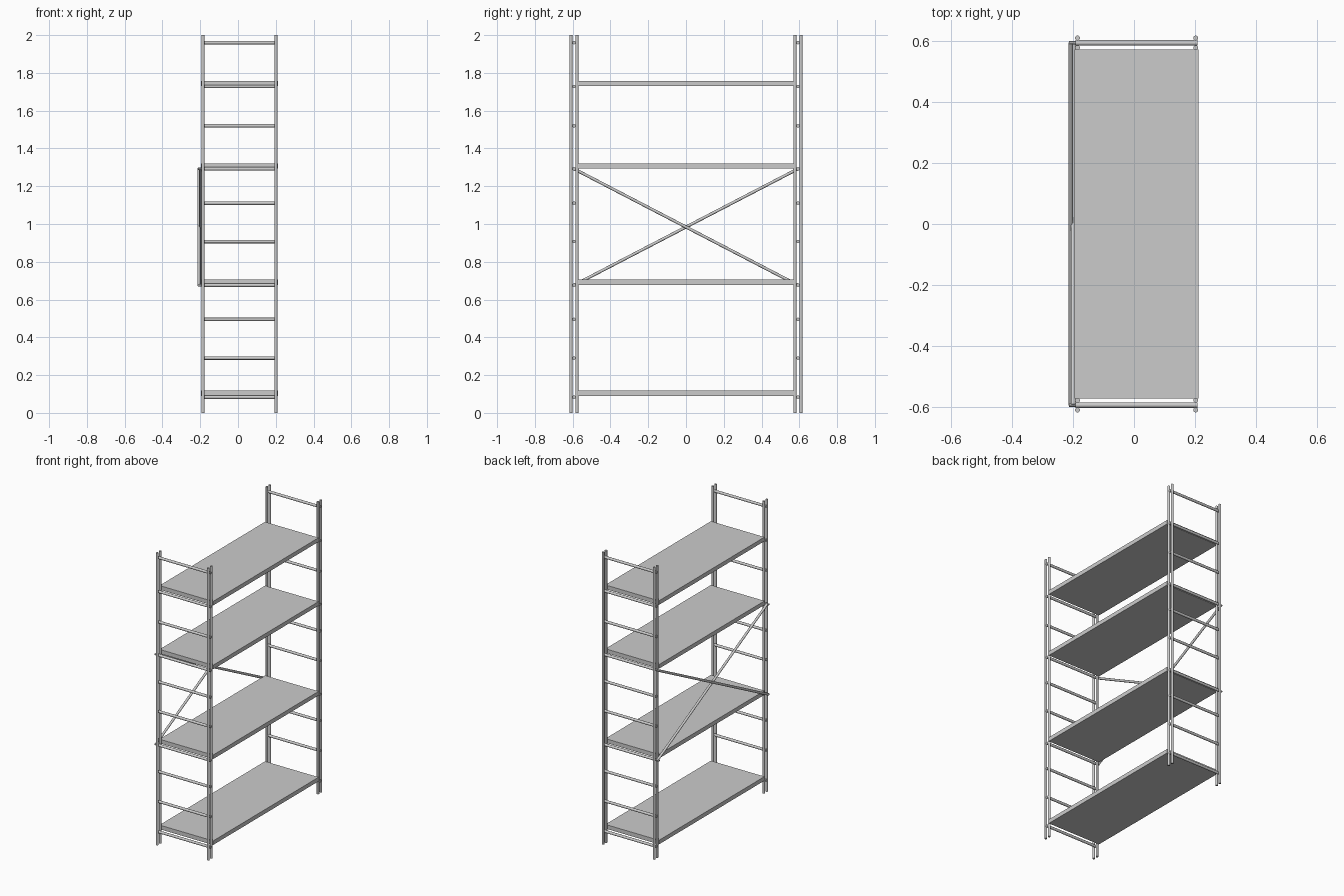
import bpy
from mathutils import Vector

if "Cube" in bpy.data.objects:
    bpy.data.objects.remove(bpy.data.objects["Cube"])

X0, X1 = -0.185, 0.202
RUNGS = [0.083, 0.29, 0.495, 0.676, 0.907, 1.11, 1.292, 1.52, 1.728, 1.96]
SHELVES = [0.09, 0.678, 1.293, 1.73]


def rod(name, a, b, r, n=16):
    a, b = Vector(a), Vector(b)
    d = b - a
    bpy.ops.mesh.primitive_cylinder_add(vertices=n, radius=r, depth=d.length, location=(a + b) / 2)
    o = bpy.context.object
    o.name = name
    o.rotation_euler = d.to_track_quat('Z', 'Y').to_euler()
    bpy.ops.object.shade_smooth_by_angle()
    return o


def box(name, lo, hi):
    lo, hi = Vector(lo), Vector(hi)
    bpy.ops.mesh.primitive_cube_add(size=1, location=(lo + hi) / 2)
    o = bpy.context.object
    o.name = name
    o.scale = hi - lo
    return o


# Ladder end frames: twin uprights with rungs held between them
for side in (-1, 1):
    for x in (X0, X1):
        for y in (0.577, 0.609):
            rod("upright", (x, side * y, 0), (x, side * y, 2), 0.008)
    for z in RUNGS:
        rod("rung", (X0 - 0.007, side * 0.593, z), (X1 + 0.006, side * 0.593, z), 0.009)

# Shelf boards
for z in SHELVES:
    box("shelf", (-0.195, -0.571, z), (0.211, 0.571, z + 0.028))

# Crossed rear braces, slightly tilted so they pass each other
rod("rear_brace_inner", (-0.199, -0.593, 1.292), (-0.199, 0.593, 0.676), 0.008)
rod("rear_brace_outer", (-0.207, -0.593, 0.676), (-0.207, 0.593, 1.292), 0.008)

# Brace fixing pins in line with the rung ends
for y in (-0.593, 0.593):
    for z in (0.676, 1.292):
        rod("brace_pin", (-0.213, y, z), (-0.188, y, z), 0.006, 12)
